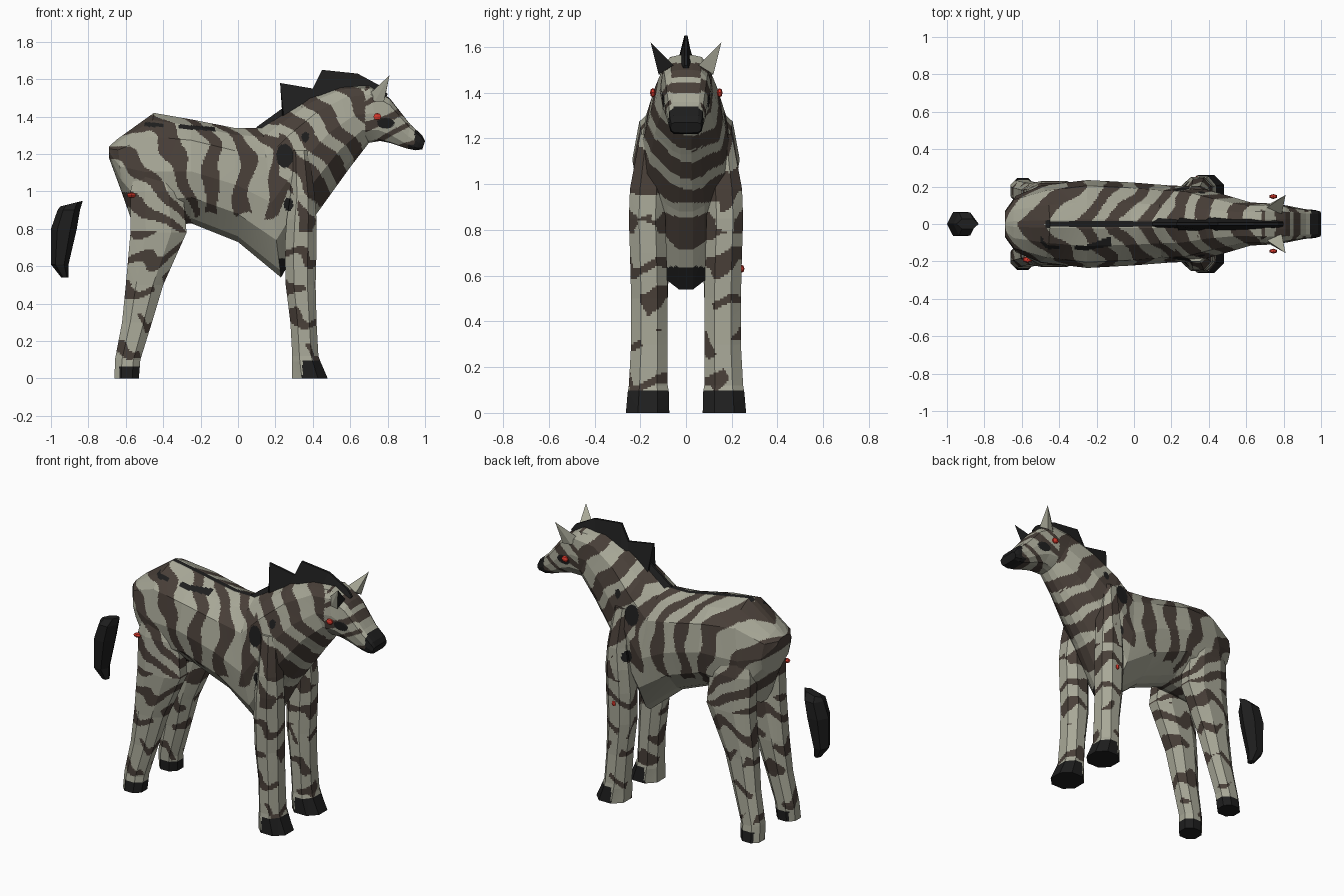
import bpy, bmesh, math
from mathutils import Vector

if "Cube" in bpy.data.objects:
    bpy.data.objects.remove(bpy.data.objects["Cube"])


def material(name, rgb):
    m = bpy.data.materials.new(name)
    m.diffuse_color = (*rgb, 1)
    m.use_nodes = True
    m.node_tree.nodes["Principled BSDF"].inputs["Base Color"].default_value = m.diffuse_color
    return m


MATS = [material("pale_coat", (0.39, 0.39, 0.31)),
        material("brown_stripe", (0.066, 0.05, 0.04)),
        material("black_hair", (0.013, 0.013, 0.013)),
        material("red_bead", (0.7, 0.04, 0.025))]
PALE, BROWN, BLACK, RED = range(4)


def finish(name, bm, rule):
    """Store the mesh and colour each face by a rule on centre and normal."""
    bmesh.ops.recalc_face_normals(bm, faces=bm.faces)
    for f in bm.faces:
        f.material_index = rule(f.calc_center_median(), f.normal)
    me = bpy.data.meshes.new(name)
    bm.to_mesh(me)
    bm.free()
    for m in MATS:
        me.materials.append(m)
    ob = bpy.data.objects.new(name, me)
    bpy.context.collection.objects.link(ob)
    return ob


def loft(name, rings, rule, step=0.01):
    """Straight-sided loft, finely cut so that stripes can be coloured per face."""
    n = len(rings[0])
    cuts = [max(1, math.ceil(max((r[(i + 1) % n] - r[i]).length for r in rings) / step))
            for i in range(n)]
    rows = []
    for k, (a, b) in enumerate(zip(rings, rings[1:])):
        m = max(1, math.ceil(max((q - p).length for p, q in zip(a, b)) / step))
        last = k == len(rings) - 2
        for j in range(m + last):
            ring = [p.lerp(q, j / m) for p, q in zip(a, b)]
            rows.append([ring[i].lerp(ring[(i + 1) % n], c / cuts[i])
                         for i in range(n) for c in range(cuts[i])])
    bm = bmesh.new()
    vs = [[bm.verts.new(p) for p in row] for row in rows]
    w = len(vs[0])
    for a, b in zip(vs, vs[1:]):
        for i in range(w):
            bm.faces.new((a[i], a[(i + 1) % w], b[(i + 1) % w], b[i]))
    bm.faces.new(vs[0])
    bm.faces.new(vs[-1])
    return finish(name, bm, rule)


# ---------- stripe pattern ----------
def band(p, width):
    return BROWN if abs(p - round(p)) < width else PALE


def coat(c, n):
    x, y, z = c
    wob = 0.12 * math.sin(9 * z + 5 * x + 3 * y) + 0.08 * math.sin(23 * z - 17 * x + 9 * y)
    # muzzle
    if x > 0.945 or (x > 0.91 and z < 1.25):
        return BLACK
    if x > 0.68 and z > 1.2:
        # forehead patch, eye patch and cheek streaks
        if n.x > 0.4 and abs(y) < 0.065:
            return BROWN if 1.4 < z < 1.53 and abs(z - 1.455) > 0.012 else PALE
        if math.hypot((x - 0.79) * 0.6, z - 1.365) < 0.028:
            return BLACK
        return band((0.6 * x - 0.8 * z) / 0.11 + 2 * wob, 0.18)
    # dark line along the spine, thin streaks beside it
    if -0.47 < x < 0.2 and abs(y) < 0.017 and n.z > 0.3:
        return BLACK
    if y < 0 and -0.5 < x < -0.12 and abs(z - 1.325 + 0.07 * x) < 0.011 and math.sin(22 * x) > -0.6:
        return BLACK
    # dark blotches on the shoulder
    for bx, bz, r in ((0.25, 1.19, 0.045), (0.27, 0.93, 0.025), (0.36, 1.29, 0.02)):
        if math.hypot(x - bx, (z - bz) * 0.7) < r:
            return BLACK
    # breast
    if x > 0.2 and z < 0.64 and n.x > 0.4:
        return BLACK
    # neck rings, heavier towards the shoulder
    s = 0.75 * x + 0.65 * z
    if x > 0.22 and s > 0.86:
        if x < 0.5 and z < 0.92 and abs(y) < 0.15:
            return PALE
        return band((s - 0.95) / 0.155 + wob + 0.15 * math.sin(11 * y), 0.31 if s < 1.2 else 0.23)
    # belly
    if -0.22 < x < 0.3 and z < 0.87 + 0.02 * math.sin(30 * x):
        return PALE
    # flank bars sweep back over the top and fan out over the haunch
    x += 0.9 * max(0, 0.2 - abs(y)) * min(1, max(0, (z - 1.15) / 0.15))
    if x > -0.17:
        return band((x + 0.13) / 0.168 + wob, 0.24)
    fan = math.atan2(z - 0.72, x + 0.17) - math.pi / 2
    return band(-0.24 - fan / 0.4 + wob, 0.24)


def leg_coat(c, n):
    x, y, z = c
    if x > 0:
        if z < 0.1 and x > 0.345:
            return BLACK
    elif z < 0.06 and x > -0.635:
        return BLACK
    if z > 0.78:
        return coat(c, n)
    wob = 0.2 * math.sin(14 * x + 19 * y) + 0.16 * math.sin(31 * x - 23 * z + 11 * y)
    if z < 0.55 and math.sin(21 * y + 13 * z + 24 * x) < -0.5:
        return PALE
    return band(z / 0.17 + 0.1 + wob, 0.2 if x < 0 and z > 0.5 else 0.16)


# ---------- torso, neck and head: top x z, bottom x z, half width, boxiness ----------
SPINE = [(-0.69, 1.24, -0.69, 1.18, 0.07, 0), (-0.645, 1.28, -0.62, 0.99, 0.15, 0),
         (-0.45, 1.42, -0.55, 0.79, 0.205, 0), (-0.25, 1.385, -0.25, 0.83, 0.235, 0),
         (-0.02, 1.34, 0.0, 0.73, 0.222, 0), (0.13, 1.34, 0.23, 0.54, 0.207, 0),
         (0.24, 1.41, 0.42, 0.88, 0.2, 0), (0.38, 1.50, 0.60, 1.13, 0.155, 0),
         (0.55, 1.56, 0.70, 1.26, 0.115, 0.2), (0.70, 1.565, 0.76, 1.27, 0.11, 0.5),
         (0.81, 1.50, 0.81, 1.26, 0.10, 0.6), (0.92, 1.36, 0.90, 1.23, 0.08, 0.8),
         (0.985, 1.30, 0.95, 1.22, 0.075, 0.9), (1.0, 1.27, 0.985, 1.225, 0.068, 0.9)]
SECTION = [(0, 0.1), (0.06, 0.5), (0.2, 0.87), (0.5, 1.0), (0.75, 0.88), (0.95, 0.4), (1, 0.15)]
BOX = [(0, 0.4), (0.0, 0.75), (0.12, 0.95), (0.5, 1.0), (0.85, 0.92), (1.0, 0.75), (1, 0.4)]


def body_ring(tx, tz, bx, bz, w, k):
    side = []
    for (a0, b0), (a1, b1) in zip(SECTION, BOX):
        a, b = a0 + (a1 - a0) * k, b0 + (b1 - b0) * k
        side.append(Vector((tx + (bx - tx) * a, b * w, tz + (bz - tz) * a)))
    return side + [Vector((p.x, -p.y, p.z)) for p in reversed(side)]


loft("body", [body_ring(*r) for r in SPINE], coat)

# ---------- legs: z, centre x, half x, centre y, half y ----------
HIND = [(1.15, -0.46, 0.08, 0.13, 0.055), (1.0, -0.435, 0.14, 0.145, 0.075),
        (0.78, -0.425, 0.15, 0.15, 0.08), (0.5, -0.50, 0.10, 0.15, 0.07),
        (0.3, -0.54, 0.08, 0.16, 0.06), (0.1, -0.59, 0.068, 0.17, 0.06),
        (0.0, -0.595, 0.065, 0.18, 0.065)]
FORE = [(1.22, 0.33, 0.05, 0.15, 0.05), (0.98, 0.345, 0.065, 0.165, 0.08),
        (0.85, 0.34, 0.08, 0.17, 0.08),
        (0.7, 0.335, 0.085, 0.165, 0.08), (0.5, 0.335, 0.08, 0.16, 0.08),
        (0.3, 0.35, 0.07, 0.16, 0.08), (0.12, 0.36, 0.07, 0.165, 0.085),
        (0.09, 0.365, 0.076, 0.165, 0.09), (0.0, 0.385, 0.095, 0.168, 0.095)]
OCT = [(1, 0.45), (0.45, 1), (-0.45, 1), (-1, 0.45), (-1, -0.45), (-0.45, -1), (0.45, -1), (1, -0.45)]
for label, table in (("hind_leg", HIND), ("front_leg", FORE)):
    for side, s in (("left", 1), ("right", -1)):
        rings = [[Vector((cx + hx * u, s * (cy + hy * v), z)) for u, v in OCT]
                 for z, cx, hx, cy, hy in table]
        loft(f"{label}_{side}", rings, leg_coat)

# ---------- mane: base x z, crest x z ----------
MANE = [(0.10, 1.30, 0.10, 1.345), (0.24, 1.36, 0.245, 1.45), (0.25, 1.36, 0.225, 1.58),
        (0.38, 1.45, 0.40, 1.55), (0.43, 1.48, 0.45, 1.65), (0.60, 1.52, 0.64, 1.63),
        (0.72, 1.50, 0.77, 1.56), (0.77, 1.46, 0.80, 1.52)]
loft("mane", [[Vector((bx, -0.04, bz)), Vector((bx, 0.04, bz)),
               Vector((tx, 0.007, tz)), Vector((tx, -0.007, tz))] for bx, bz, tx, tz in MANE],
     lambda c, n: BLACK, step=1)

# ---------- tail tuft: z, centre x, half x, half y ----------
TAIL = [(0.935, -0.89, 0.06, 0.03), (0.90, -0.905, 0.06, 0.07), (0.80, -0.931, 0.069, 0.075),
        (0.61, -0.953, 0.047, 0.055), (0.54, -0.925, 0.02, 0.025)]
loft("tail_tuft", [[Vector((cx + hx * math.cos(k * math.pi / 3),
                            hy * math.sin(k * math.pi / 3),
                            z + (0.015 * math.cos(k * math.pi / 3) if i == 0 else 0)))
                    for k in range(6)] for i, (z, cx, hx, hy) in enumerate(TAIL)],
     lambda c, n: BLACK, step=1)

# ---------- ears ----------
for side, s in (("left", 1), ("right", -1)):
    bm = bmesh.new()
    pts = [(0.70, 0.08, 1.52), (0.79, 0.055, 1.52), (0.78, 0.12, 1.48), (0.73, 0.11, 1.48)]
    base = [bm.verts.new((x, s * y, z)) for x, y, z in pts]
    tip = bm.verts.new((0.81, s * 0.155, 1.62))
    bm.faces.new(base)
    for i in range(4):
        bm.faces.new((base[i], base[(i + 1) % 4], tip))
    finish(f"ear_{side}", bm, lambda c, n, s=s: BLACK if s < 0 and n.x > 0.5 else PALE)

# ---------- eyes and loose red beads: centre, half sizes ----------
for name, loc, size in (("eye_left", (0.745, 0.147, 1.4), (0.024, 0.013, 0.02)),
                        ("eye_right", (0.745, -0.145, 1.4), (0.024, 0.013, 0.02)),
                        ("haunch_bead", (-0.57, -0.19, 0.98), (0.028, 0.018, 0.014)),
                        ("leg_bead", (0.335, 0.242, 0.63), (0.014, 0.014, 0.018))):
    bm = bmesh.new()
    bmesh.ops.create_uvsphere(bm, u_segments=6, v_segments=4, radius=1)
    bmesh.ops.scale(bm, verts=bm.verts, vec=size)
    bmesh.ops.translate(bm, verts=bm.verts, vec=loc)
    finish(name, bm, lambda c, n: RED)
